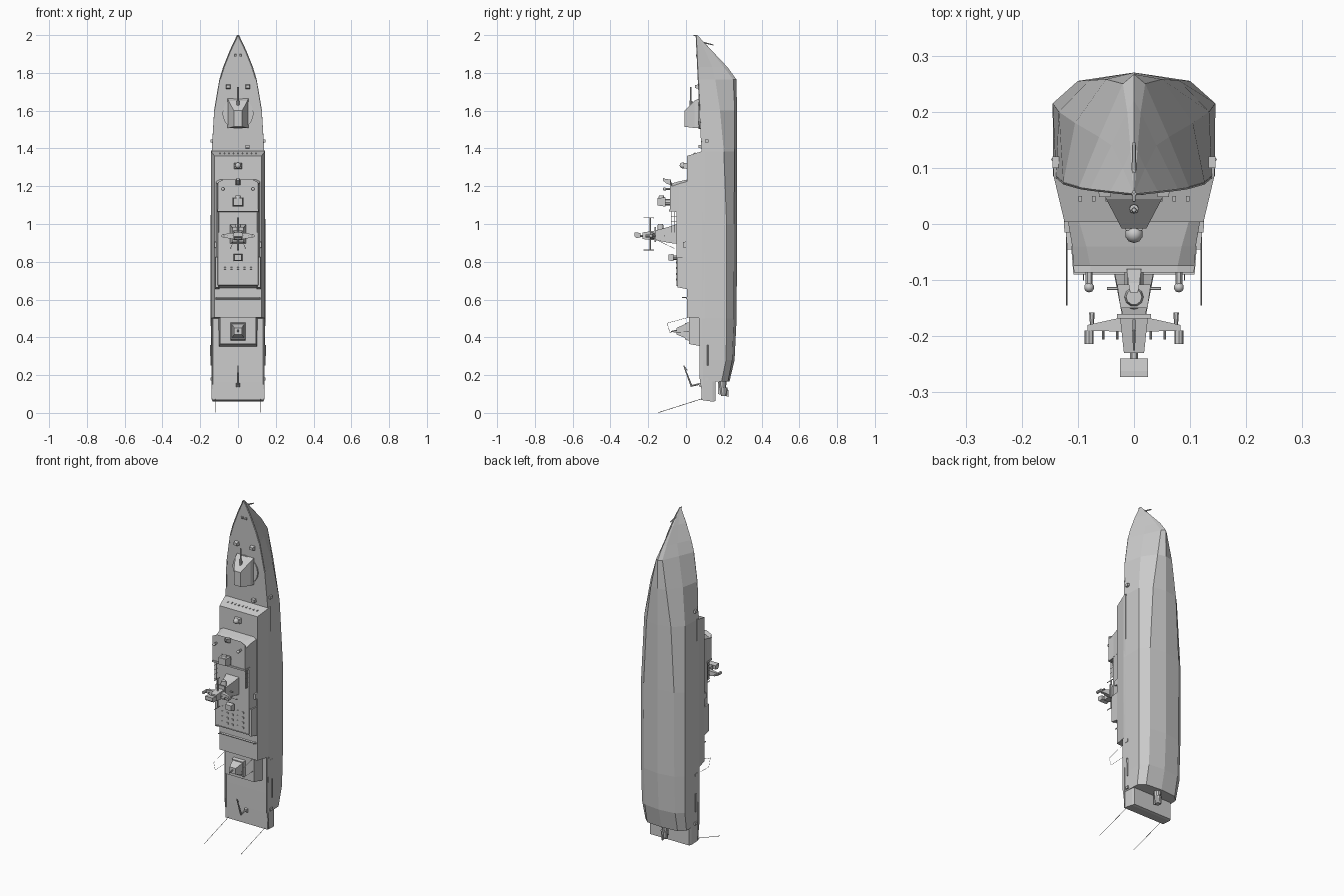
import bpy, bmesh, math
from mathutils import Vector


def loft(name, rings):
    """Closed skin through rings of 3D points, capped at both ends."""
    bm = bmesh.new()
    vs = [[bm.verts.new(p) for p in r] for r in rings]
    n = len(rings[0])
    for a, b in zip(vs, vs[1:]):
        for i in range(n):
            j = (i + 1) % n
            bm.faces.new((a[i], a[j], b[j], b[i]))
    bm.faces.new(vs[0])
    bm.faces.new(vs[-1])
    bmesh.ops.remove_doubles(bm, verts=bm.verts, dist=0.0002)
    bmesh.ops.recalc_face_normals(bm, faces=bm.faces)
    me = bpy.data.meshes.new(name)
    bm.to_mesh(me)
    bm.free()
    ob = bpy.data.objects.new(name, me)
    bpy.context.collection.objects.link(ob)
    return ob


def block(name, levels, x=0):
    """Stacked deckhouse; levels = (y, half width, z aft, z fore, fore corner chamfer)."""
    rings = []
    for y, hx, z0, z1, *c in levels:
        c = c[0] if c else 0
        pts = [(-hx, z0), (hx, z0), (hx, z1 - c * 0.5), (hx - c, z1), (c - hx, z1), (-hx, z1 - c * 0.5)]
        if not c:
            pts = [(-hx, z0), (hx, z0), (hx, z1), (hx * .5, z1), (-hx * .5, z1), (-hx, z1)]
        rings.append([(x + px, y, pz) for px, pz in pts])
    return loft(name, rings)


def rod(name, a, b, r, r2=None, n=6):
    """Straight bar or cone between two points."""
    a, b = Vector(a), Vector(b)
    q = (b - a).to_track_quat('Z', 'Y')
    r2 = r if r2 is None else r2
    ring = lambda c, k: [c + q @ Vector((k * math.cos(t * math.tau / n), k * math.sin(t * math.tau / n), 0)) for t in range(n)]
    return loft(name, [ring(a, r), ring(b, r2)])


def ball(name, p, r):
    bpy.ops.mesh.primitive_uv_sphere_add(segments=10, ring_count=6, radius=r, location=p)
    bpy.context.object.name = name
    bpy.ops.object.shade_smooth_by_angle(angle=0.8)


# Hull: z, then keel y, chine (x, y), side (x, y), deck edge (x, y)
stations = [
    (2.0, .060, .001, .06, .002, .058, .004, .055),
    (1.92, .135, .006, .13, .02, .10, .042, .059),
    (1.83, .220, .012, .20, .04, .14, .078, .063),
    (1.765, .267, .02, .25, .062, .155, .098, .066),
    (1.6, .270, .05, .258, .105, .18, .126, .074),
    (1.385, .270, .08, .256, .134, .20, .139, .085),
    (1.0, .270, .10, .255, .145, .215, .144, .085),
    (.5, .268, .10, .253, .145, .215, .143, .085),
    (.28, .257, .10, .245, .141, .212, .140, .082),
    (.165, .230, .10, .222, .135, .188, .138, .081)]
rings = []
for z, k, cx, cy, sx, sy, dx, dy in stations:
    half = [(cx, cy), (sx, sy), (dx, dy)]
    rings.append([(0, k, z)] + [(x, y, z) for x, y in half] + [(-x, y, z) for x, y in reversed(half)])
loft("hull", rings)
block("transom_overhang", [(.155, .128, .062, .166), (.14, .133, .06, .166), (.081, .138, .068, .166)])

# Gunwale along the deck edge, forecastle and quarterdeck
for s in (-1, 1):
    edge = [(s * (st[6] - .002), st[7] - .001, st[0]) for st in stations]
    for a, b in zip(edge[:5], edge[1:6]):
        rod("bow_gunwale", a, b, .003, n=4)
    block("quarterdeck_bulwark", [(.09, .004, .07, .505), (.071, .003, .19, .505)], s * .137)
    rod("stern_pole", (s * .12, .085, .075), (s * .12, -.145, .002), .0015, n=4)
    block("bollard", [(.075, .006, 1.885, 1.9), (.052, .005, 1.887, 1.898)], s * .012)
    block("decoy_launcher", [(.07, .013, 1.715, 1.74), (.048, .01, 1.72, 1.735)], s * .052)
    for z in (1.44, .18, .47):
        block("side_fitting", [(.12, .006, z - .008, z + .008), (.1, .006, z - .008, z + .008)], s * .139)
    rod("side_rub_rail", (s * .142, .115, .25), (s * .144, .115, .36), .004, n=4)
rod("stem_anchor", (0, .075, 1.965), (0, .145, 1.948), .005, .003)
rod("bow_staff", (0, .06, 1.995), (0, .04, 1.998), .003)
block("hatch", [(.09, .012, 1.40, 1.42), (.066, .01, 1.402, 1.418)], .05)

# Main superstructure, flush with the hull sides
block("main_deckhouse", [(.1, .144, .5, 1.389), (.084, .143, .5, 1.385), (.004, .124, .505, 1.36)])
block("upper_deckhouse", [(.006, .118, .66, 1.215), (-.05, .107, .678, 1.2)])
block("bridge", [(.006, .118, 1.07, 1.235, .02), (-.04, .11, 1.072, 1.225, .025),
                 (-.074, .108, 1.075, 1.215, .03), (-.086, .107, 1.075, 1.235, .03)])
block("bridge_aft_coaming", [(-.04, .112, 1.064, 1.076), (-.09, .108, 1.066, 1.076)])
for i in range(9):
    block("front_panel_dot", [(.05, .003, 1.37, 1.378), (.04, .003, 1.37, 1.376)], (i - 4) * .024)
block("foredeck_mount", [(.01, .022, 1.29, 1.325), (-.012, .015, 1.295, 1.32)])
ball("foredeck_sensor", (0, -.018, 1.31), .016)

# Hangar sides, roof hatches, aft platform edges
for s in (-1, 1):
    block("hangar_side", [(.006, .012, .655, .825), (-.045, .008, .665, .825)], s * .111)
    rod("platform_post", (s * .115, .005, .61), (s * .115, -.02, .61), .003)
    block("life_raft", [(.03, .008, .87, .91), (-.015, .006, .875, .905)], s * .118)
    for z in (.96, .987, 1.014, 1.041):
        rod("rail_post", (s * .102, -.05, z), (s * .102, -.078, z), .001, n=4)
    for y in (-.06, -.069, -.078):
        rod("rail_wire", (s * .102, y, .955), (s * .102, y, 1.07), .001, n=4)
    ball("bridge_dome", (s * .08, -.113, 1.185), .009)
    rod("dome_stalk", (s * .08, -.084, 1.185), (s * .08, -.11, 1.185), .006)
for i in range(5):
    for j in range(4):
        block("roof_hatch", [(-.048, .006, .7 + j * .03, .712 + j * .03),
                             (-.053, .005, .701 + j * .03, .711 + j * .03)], (i - 2) * .034)
rod("hangar_lip", (-.105, -.047, .676), (.105, -.047, .676), .005, n=4)
rod("platform_ledge", (-.12, .003, .606), (.12, .003, .606), .005, n=4)

# Forward gun
rod("gun_ring", (0, .085, 1.585), (0, .066, 1.585), .082, n=24)
block("gun_house", [(.07, .055, 1.508, 1.665), (.045, .05, 1.508, 1.652), (-.008, .022, 1.515, 1.6)])
rod("gun_barrel", (0, .025, 1.6), (0, .025, 1.725), .006, .004, 8)
rod("barrel_sleeve", (0, .027, 1.58), (0, .027, 1.65), .01, .008, 8)

# Bridge roof radar director and the smaller aft one
rod("director_pedestal", (0, -.08, 1.115), (0, -.115, 1.115), .017, n=8)
block("director_head", [(-.108, .03, 1.092, 1.14), (-.15, .024, 1.098, 1.138)])
rod("director_dish", (0, -.13, 1.135), (0, -.13, 1.15), .018, .014, 10)
block("bridge_front_sensor", [(-.08, .013, 1.205, 1.235), (-.105, .01, 1.215, 1.238), (-.122, .007, 1.23, 1.243)])
rod("aft_pedestal", (0, -.048, .822), (0, -.07, .822), .012, n=8)
block("aft_director", [(-.066, .023, .803, .842), (-.092, .018, .807, .838)])

# Mast tower with yards, aerials and top radar
block("mast_tower", [(-.045, .042, .895, 1.0), (-.09, .034, .9, .985), (-.165, .02, .915, .965)])
block("mast_platform", [(-.16, .03, .905, .985), (-.168, .03, .905, .985)])
block("mast_top", [(-.165, .025, .915, .965), (-.23, .018, .92, .955)])
rod("radar_shaft", (0, -.225, .937), (0, -.245, .937), .007)
block("top_radar", [(-.24, .025, .93, .952), (-.262, .025, .925, .955), (-.273, .025, .935, .955)])
rod("mast_dome", (0, -.135, .96), (0, -.135, 1.0), .018, .014, 12)
rod("yard_fore_aft", (0, -.19, .86), (0, -.19, 1.035), .004)
for z in (.862, 1.033):
    rod("aerial", (0, -.17, z), (0, -.225, z), .003, .002)
for s in (-1, 1):
    def ring(x, y0, y1, z0, z1):
        return [(s * x, y0, z0), (s * x, y0, z1), (s * x, y1, z1), (s * x, y1, z0)]
    loft("yard_arm", [ring(.015, -.165, -.192, .918, .955), ring(.083, -.18, -.19, .93, .945)])
    rod("yard_pod", (s * .08, -.19, .937), (s * .08, -.214, .937), .008, n=8)
    rod("yard_spike", (s * .075, -.158, .937), (s * .075, -.185, .937), .005, .003)
    rod("lower_yard", (s * .02, -.115, .937), (s * .048, -.115, .937), .003)
    for x in (.03, .055):
        rod("whip_aerial", (s * x, -.185, .937), (s * x, -.206, .937), .002)
    rod("mast_stay", (s * .02, -.165, .92), (s * .04, -.06, .87), .001, n=4)

# Aft gun house on its deck block
block("aft_gun_deck", [(.085, .102, .352, .51), (.015, .095, .365, .51)])
block("aft_gun_base", [(.02, .04, .38, .48), (-.005, .036, .39, .475)])
block("aft_gun_house", [(0, .034, .395, .472), (-.05, .02, .415, .45)])
rod("aft_gun_barrel", (0, -.035, .44), (0, -.08, .43), .004)
for s in (-1, 1):
    rod("aft_guard_wire", (s * .09, .01, .505), (s * .09, -.1, .475), .001, n=4)
    rod("aft_guard_wire", (s * .09, -.1, .475), (s * .09, -.085, .425), .001, n=4)
    rod("aft_guard_post", (s * .09, .015, .43), (s * .09, -.085, .425), .001, n=4)

# Stern crane
block("crane_base", [(.085, .01, .135, .16), (.07, .008, .14, .158)])
rod("crane_post", (0, .08, .155), (0, .025, .142), .006, .005)
rod("crane_jib", (0, .03, .14), (0, -.012, .25), .006, .003)
rod("crane_hook", (0, -.012, .25), (0, .008, .225), .002)

# Propulsion pod under the stern step
rod("pod_shaft", (0, .195, .175), (0, .195, .12), .022, .016, 10)
rod("pod_nozzle", (0, .2, .135), (0, .2, .09), .022, .016, 10)
block("pod_fin", [(.225, .004, .085, .12), (.17, .005, .1, .165)])
